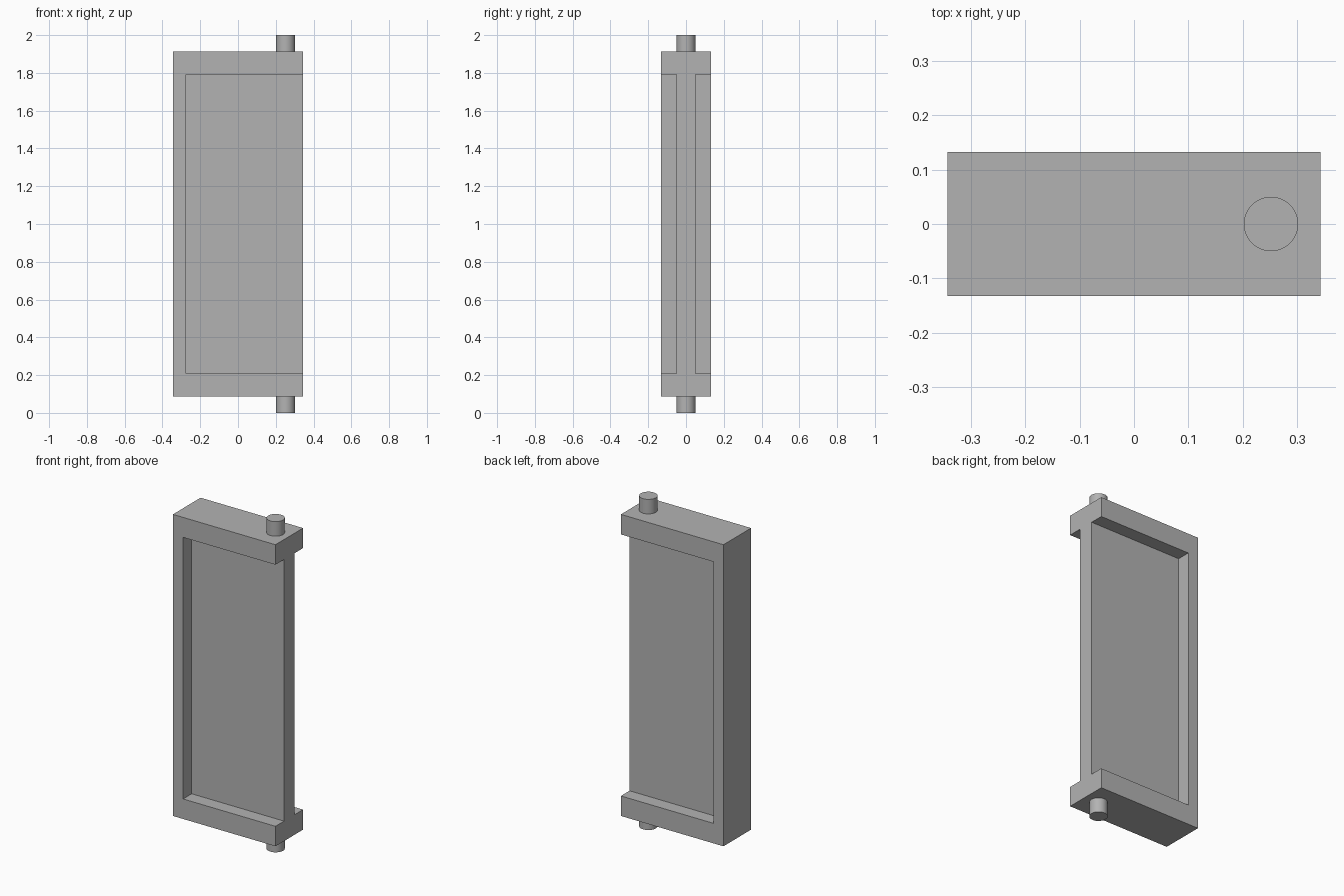
import bpy
import math

cube = bpy.data.objects.get("Cube")
if cube:
    bpy.data.objects.remove(cube, do_unlink=True)

# Overall measures
HALF_W, HALF_D = 0.343, 0.132
BOTTOM, TOP = 0.088, 1.912
RAIL, STILE = 0.121, 0.068
PANEL_HALF = 0.05
PIN_X, PIN_R = 0.252, 0.05

grey = bpy.data.materials.new("plain grey")
grey.use_nodes = True
colour = (0.45, 0.45, 0.45, 1)
grey.diffuse_color = colour
grey.node_tree.nodes["Principled BSDF"].inputs["Base Color"].default_value = colour


def box(name, low, high):
    centre = [(a + b) / 2 for a, b in zip(low, high)]
    bpy.ops.mesh.primitive_cube_add(size=1, location=centre)
    obj = bpy.context.object
    obj.name = name
    obj.scale = [b - a for a, b in zip(low, high)]
    bpy.ops.object.transform_apply(location=True, rotation=False, scale=True)
    obj.data.materials.append(grey)
    return obj


# Door slab, with a pocket open to the hinge side cut into each face
door = box("door_frame_and_panel", (-HALF_W, -HALF_D, BOTTOM), (HALF_W, HALF_D, TOP))
for side, name in ((-1, "front_pocket"), (1, "back_pocket")):
    near, far = sorted((side * PANEL_HALF, side * (HALF_D + 0.1)))
    cutter = box(name, (-HALF_W + STILE, near, BOTTOM + RAIL),
                 (HALF_W + 0.1, far, TOP - RAIL))
    cutter.hide_render = True
    cut = door.modifiers.new(name, "BOOLEAN")
    cut.operation = "DIFFERENCE"
    cut.solver = "EXACT"
    cut.object = cutter
    bpy.context.view_layer.objects.active = door
    bpy.ops.object.modifier_apply(modifier=cut.name)
    bpy.data.objects.remove(cutter, do_unlink=True)

# Hinge pins above and below
for name, low, high in (("bottom_pin", 0, BOTTOM), ("top_pin", TOP, 2)):
    bpy.ops.mesh.primitive_cylinder_add(vertices=48, radius=PIN_R, depth=high - low,
                                        location=(PIN_X, 0, (low + high) / 2))
    pin = bpy.context.object
    pin.name = name
    pin.data.materials.append(grey)
    bpy.ops.object.shade_smooth_by_angle(angle=math.radians(30))
